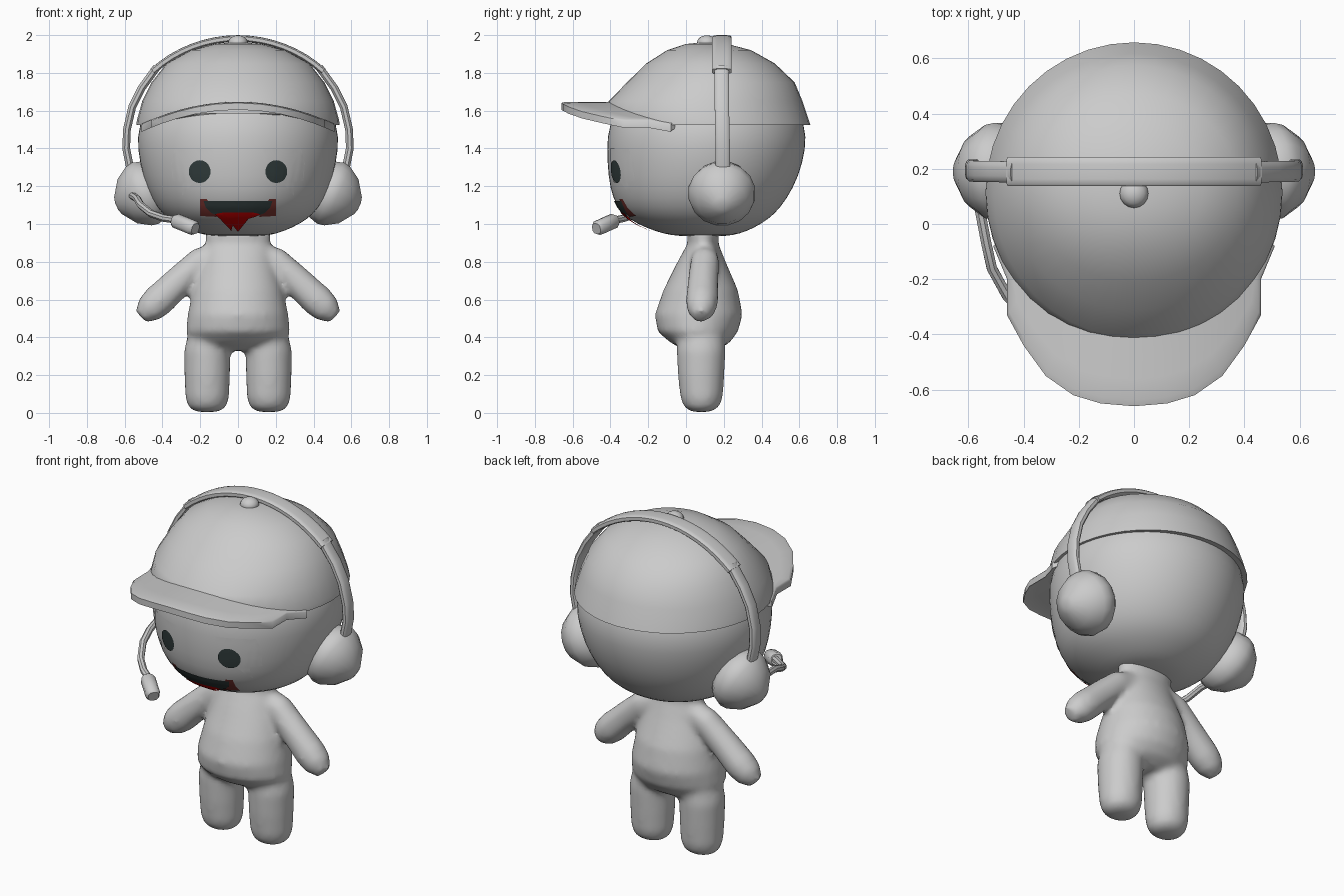
import bpy, bmesh, math
from mathutils import Vector
from mathutils.bvhtree import BVHTree

if "Cube" in bpy.data.objects:
    bpy.data.objects.remove(bpy.data.objects["Cube"])


def material(name, rgb):
    m = bpy.data.materials.new(name)
    m.diffuse_color = (*rgb, 1)
    m.use_nodes = True
    m.node_tree.nodes["Principled BSDF"].inputs["Base Color"].default_value = m.diffuse_color
    return m


GREY = material("light grey", (0.6, 0.6, 0.6))
DARK = material("charcoal", (0.03, 0.045, 0.045))
RED = material("bright red", (0.6, 0.0, 0.0))
BROWN = material("dull red", (0.2, 0.035, 0.03))


def finish(bm, name, mat=GREY, angle=40):
    bmesh.ops.recalc_face_normals(bm, faces=bm.faces)
    me = bpy.data.meshes.new(name)
    bm.to_mesh(me)
    bm.free()
    ob = bpy.data.objects.new(name, me)
    bpy.context.collection.objects.link(ob)
    me.materials.append(mat)
    bpy.ops.object.select_all(action='DESELECT')
    ob.select_set(True)
    bpy.context.view_layer.objects.active = ob
    bpy.ops.object.shade_smooth_by_angle(angle=math.radians(angle))
    return ob


def skin(bm, loops):
    """Bridge consecutive closed rings of points and cap both ends."""
    rings = [[bm.verts.new(p) for p in loop] for loop in loops]
    n = len(rings[0])
    for a, b in zip(rings, rings[1:]):
        for i in range(n):
            bm.faces.new((a[i], a[(i + 1) % n], b[(i + 1) % n], b[i]))
    bm.faces.new(rings[0])
    bm.faces.new(rings[-1])


def loft(bm, rings, cx=0, n=32):
    """Stack horizontal ellipses given as (z, front y, back y, half width)."""
    skin(bm, [[(cx + rx * math.cos(2 * math.pi * i / n),
                (y0 + y1) / 2 + (y1 - y0) / 2 * math.sin(2 * math.pi * i / n), z)
               for i in range(n)] for z, y0, y1, rx in rings])


def sweep(bm, path, radii, ref=(0, 1, 0), n=12, power=1.0):
    """Sweep an oval section; radii are (across, along ref) for each point."""
    pts = [Vector(p) for p in path]
    loops = []
    for i, p in enumerate(pts):
        t = (pts[min(i + 1, len(pts) - 1)] - pts[max(i - 1, 0)]).normalized()
        u = t.cross(Vector(ref)).normalized()
        w = t.cross(u)
        loop = []
        for k in range(n):
            a = 2 * math.pi * (k + 0.5) / n
            c, s = math.cos(a), math.sin(a)
            loop.append(p + u * radii[i][0] * math.copysign(abs(c) ** power, c)
                        + w * radii[i][1] * math.copysign(abs(s) ** power, s))
        loops.append(loop)
    skin(bm, loops)


# Body: torso, legs and arms fused into one soft shape
bm = bmesh.new()
loft(bm, [(.33, 0, .16, .15), (.37, -.08, .23, .25), (.43, -.15, .275, .275), (.52, -.165, .3, .267),
          (.65, -.12, .275, .24), (.8, -.045, .21, .19), (.9, .01, .17, .17), (.97, 0, .18, .18)])
for s in (-1, 1):
    loft(bm, [(.005, .03, .13, .06), (.03, -.01, .175, .1), (.08, -.03, .195, .116), (.2, -.043, .203, .121),
              (.33, -.05, .21, .123), (.42, -.04, .2, .1)], cx=s * .163)
    arm = [(.08, .1, .86, .06), (.2, .1, .80, .077), (.32, .09, .69, .082), (.42, .085, .595, .087),
           (.47, .08, .55, .078), (.515, .075, .51, .042)]
    sweep(bm, [(s * x, y, z) for x, y, z, r in arm], [(r, r) for *_, r in arm], n=16)
body = finish(bm, "body")
rm = body.modifiers.new("fuse", 'REMESH')
rm.mode = 'VOXEL'
rm.voxel_size = 0.018
rm.use_smooth_shade = True
sm = body.modifiers.new("soften", 'SMOOTH')
sm.factor = 0.5
sm.iterations = 7

# Head
bm = bmesh.new()
loft(bm, [(.935, .0, .18, .09), (.94, -.08, .25, .17), (.96, -.16, .32, .24), (1.0, -.26, .40, .33),
          (1.05, -.338, .47, .40), (1.13, -.39, .535, .46), (1.25, -.415, .6, .507), (1.4, -.422, .638, .536),
          (1.52, -.415, .637, .533), (1.7, -.33, .56, .45), (1.85, -.12, .4, .27), (1.92, .05, .2, .08)])
head = finish(bm, "head", angle=80)
head.modifiers.new("round", 'SUBSURF').levels = 1

# Cap crown, with its front lower edge lifted above the face
bm = bmesh.new()
loft(bm, [(1.535, -.40, .60, .50), (1.525, -.43, .658, .538), (1.55, -.43, .65, .535), (1.65, -.41, .617, .507),
          (1.75, -.312, .575, .457), (1.85, -.21, .47, .378), (1.92, -.1, .345, .25),
          (1.953, 0, .22, .12), (1.96, .07, .15, .04)], n=40)
for v in bm.verts:
    if v.co.z < 1.6 and v.co.y < -.2:
        v.co.z += .06 * min(1, (-v.co.y - .2) / .2)
finish(bm, "cap_crown", angle=60)

# Cap brim: strip between the crown and the outer outline, bent down at the sides
outer = [(0, -.66), (.12, -.65), (.22, -.62), (.32, -.55), (.40, -.44), (.46, -.33), (.46, -.2), (.51, -.08)]
inner = [(0, -.38), (.07, -.37), (.13, -.355), (.22, -.32), (.3, -.26), (.36, -.19), (.41, -.11), (.47, -.04)]
outline = [[(-x, y) for x, y in side[:0:-1]] + side for side in (outer, inner)]
bm = bmesh.new()
rows = []
for t in (0, .08, .35, .65, 1):
    row = []
    for (xo, yo), (xi, yi) in zip(*outline):
        x, y = xo + (xi - xo) * t, yo + (yi - yo) * t
        row.append(bm.verts.new((x, y, 1.647 - .45 * x * x - (.006 if t == 0 else 0))))
    rows.append(row)
for a, b in zip(rows, rows[1:]):
    for i in range(len(a) - 1):
        bm.faces.new((a[i], a[i + 1], b[i + 1], b[i]))
ret = bmesh.ops.extrude_face_region(bm, geom=bm.faces[:])
for v in ret["geom"]:
    if isinstance(v, bmesh.types.BMVert):
        v.co.z -= .036
finish(bm, "cap_brim")

# Cap button
bm = bmesh.new()
bmesh.ops.create_uvsphere(bm, u_segments=16, v_segments=8, radius=.052)
for v in bm.verts:
    v.co = Vector((v.co.x, v.co.y + .11, v.co.z * .75 + 1.96))
finish(bm, "cap_button")

# Headband: padded top arc and thinner side straps
bm = bmesh.new()
angles = [math.radians(-42 + 84 * i / 16) for i in range(17)]
sweep(bm, [(.675 * math.sin(a), .19, 1.307 + .675 * math.cos(a)) for a in angles],
      [(.018, .053)] * 17, power=.5)
finish(bm, "headband_pad")
for s, side in ((-1, "left"), (1, "right")):
    bm = bmesh.new()
    strap = [(.43, .188, 1.83), (.51, .19, 1.72), (.56, .19, 1.62), (.588, .192, 1.5),
             (.592, .195, 1.4), (.57, .195, 1.29)]
    sweep(bm, [(s * x, y, z) for x, y, z in strap], [(.021, .039)] * 6, power=.7)
    finish(bm, side + "_strap")

    # Ear cup: stepped dome tilted outward and down
    bm = bmesh.new()
    axis = Vector((.91 * s, 0, -.41))
    base = Vector((.49 * s, .19, 1.163))
    cup = [(-.1, .12), (-.05, .165), (0, .18), (.04, .172), (.105, .13), (.16, .05), (.168, .02)]
    sweep(bm, [base + axis * d for d, r in cup], [(r, r) for d, r in cup], n=16)
    finish(bm, side + "_ear_cup", angle=60)

# Microphone arm and capsule
bm = bmesh.new()
sweep(bm, [(-.56, .06, 1.15), (-.535, -.07, 1.135), (-.515, -.16, 1.10), (-.46, -.26, 1.055),
           (-.39, -.33, 1.03), (-.32, -.38, 1.02)], [(.02, .02)] * 6, ref=(0, 0, 1), n=8)
finish(bm, "microphone_arm")
bm = bmesh.new()
a, b = Vector((-.335, -.375, 1.02)), Vector((-.225, -.475, .975))
sweep(bm, [a.lerp(b, t) for t in (0, .12, .88, 1)], [(r, r) for r in (.03, .04, .04, .03)],
      ref=(0, 0, 1), n=10, power=.8)
finish(bm, "microphone")

# Face details: thin plates draped over the head
bpy.context.view_layer.update()
tree = BVHTree.FromObject(head, bpy.context.evaluated_depsgraph_get())


def plate(name, points, mat, lift):
    bm = bmesh.new()
    bm.faces.new([bm.verts.new((x, 0, z)) for x, z in points])
    bmesh.ops.triangulate(bm, faces=bm.faces[:])
    bmesh.ops.subdivide_edges(bm, edges=bm.edges[:], cuts=5, use_grid_fill=True)
    for v in bm.verts:
        hit, normal, _, _ = tree.ray_cast(Vector((v.co.x, -2, v.co.z)), Vector((0, 1, 0)))
        if hit:
            v.co = hit + normal * lift
    ob = finish(bm, name, mat)
    if ob.data.polygons[0].normal.y > 0:
        ob.data.flip_normals()


patch = [(.13, 1.40), (.33, 1.40), (.352, 1.32), (.345, 1.23), (.29, 1.225), (.295, 1.15),
         (.235, 1.22), (.15, 1.22)]
for s, side in ((-1, "left"), (1, "right")):
    plate(side + "_eye_patch", [(s * x, z) for x, z in patch], GREY, .003)
    plate(side + "_eye", [(s * .2 + .057 * math.cos(k * math.pi / 10), 1.278 + .06 * math.sin(k * math.pi / 10))
                          for k in range(20)], DARK, .007)
    plate(side + "_mouth_corner", [(s * .2, 1.135), (s * .165, 1.135), (s * .11, 1.04), (s * .2, 1.045)], BROWN, .003)
plate("mouth", [(-.18, 1.125), (.18, 1.125), (.168, 1.09), (.14, 1.062), (.11, 1.05),
                (-.11, 1.05), (-.14, 1.062), (-.168, 1.09)], DARK, .006)
plate("tongue", [(-.12, 1.058), (-.08, 1.066), (.08, 1.066), (.115, 1.058), (.09, 1.045), (.04, 1.03),
                 (.0, .967), (-.025, 1.012), (-.035, .972), (-.09, 1.03)], RED, .009)
